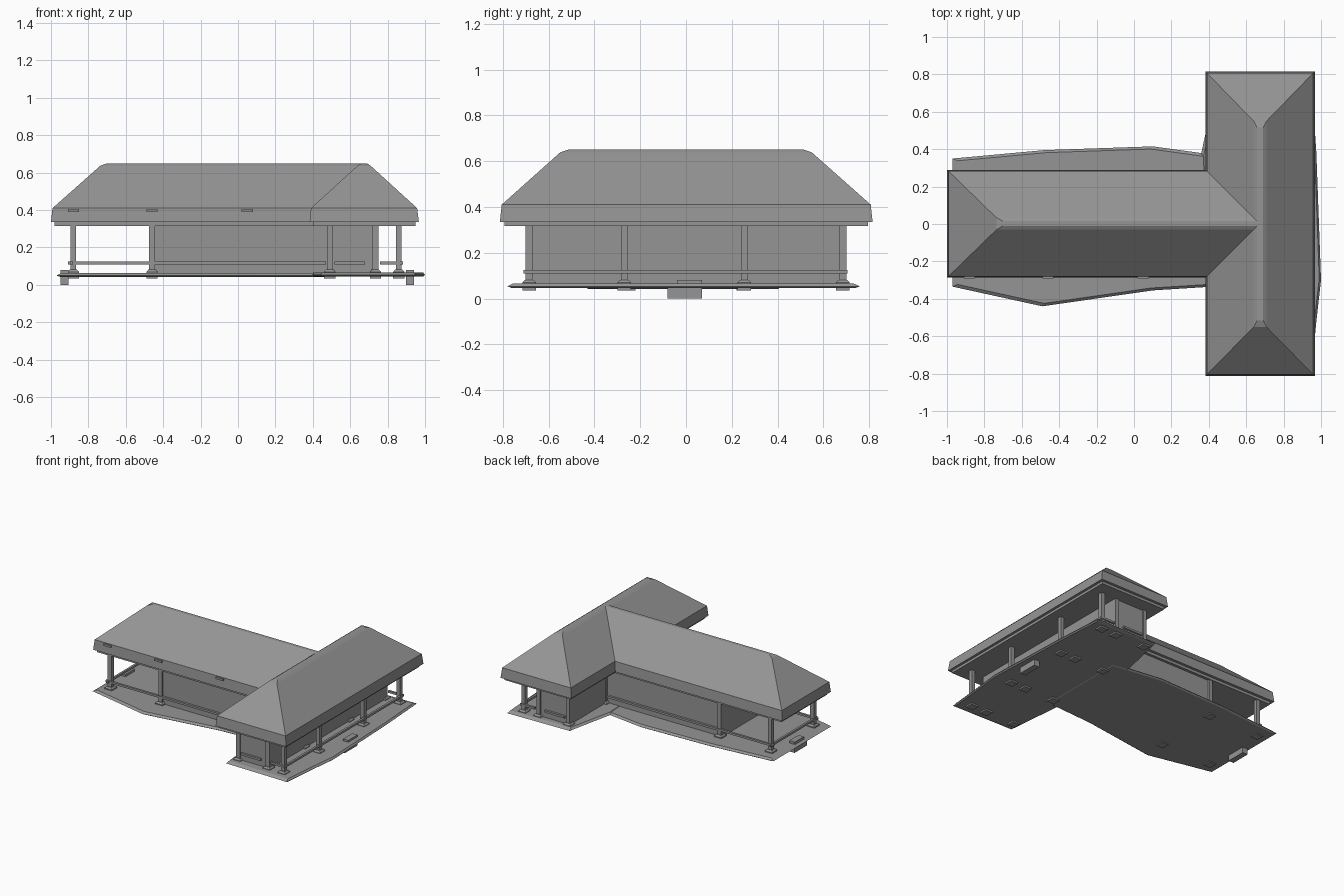
import bpy, bmesh

cube = bpy.data.objects.get("Cube")
if cube:
    bpy.data.objects.remove(cube, do_unlink=True)

grey = bpy.data.materials.new("plain_grey")
grey.use_nodes = True
tone = (0.3, 0.3, 0.3, 1)
grey.diffuse_color = tone
grey.node_tree.nodes["Principled BSDF"].inputs["Base Color"].default_value = tone


def loft(name, rings):
    """Closed solid through rings of equal point count, bottom to top."""
    bm = bmesh.new()
    rows = [[bm.verts.new(p) for p in ring] for ring in rings]
    n = len(rows[0])
    for low, high in zip(rows, rows[1:]):
        for i in range(n):
            j = (i + 1) % n
            bm.faces.new((low[i], low[j], high[j], high[i]))
    bm.faces.new(rows[0][::-1])
    bm.faces.new(rows[-1])
    bmesh.ops.recalc_face_normals(bm, faces=bm.faces)
    mesh = bpy.data.meshes.new(name)
    bm.to_mesh(mesh)
    bm.free()
    mesh.materials.append(grey)
    obj = bpy.data.objects.new(name, mesh)
    bpy.context.collection.objects.link(obj)
    return obj


def rect(x0, x1, y0, y1, z):
    return [(x0, y0, z), (x1, y0, z), (x1, y1, z), (x0, y1, z)]


def box(name, x0, x1, y0, y1, z0, z1):
    return loft(name, [rect(x0, x1, y0, y1, z) for z in (z0, z1)])


def deck(name, outline, lift):
    cx = sum(p[0] for p in outline) / len(outline)
    cy = sum(p[1] for p in outline) / len(outline)
    levels = ((0.042, 0.97), (0.05, 1), (0.063, 0.965))
    loft(name, [[(cx + (x - cx) * s, cy + (y - cy) * s, z + lift)
                 for x, y in outline] for z, s in levels])


# Decks with bevelled rims
deck("main_deck", [(-0.97, -0.335), (-0.49, -0.44), (0.1, -0.355), (0.5, -0.33),
                   (0.5, 0.36), (0.1, 0.415), (-0.48, 0.395), (-0.97, 0.35)], 0)
deck("wing_deck", [(0.44, -0.77), (0.95, -0.78), (0.975, -0.52), (1.0, -0.3),
                   (0.975, 0.38), (0.95, 0.76), (0.44, 0.75), (0.36, 0.38),
                   (0.4, -0.36)], 0.003)

# Enclosed rooms
box("main_walls", -0.475, 0.5, -0.25, 0.25, 0.05, 0.33)
box("wing_walls", 0.48, 0.75, -0.69, 0.69, 0.05, 0.33)

# Hipped roofs: fascia, slope, then a narrow flattened ridge
loft("main_roof", [rect(-1.0, 0.66, -0.287, 0.29, 0.335),
                   rect(-0.992, 0.66, -0.28, 0.283, 0.41),
                   rect(-0.735, 0.66, -0.03, 0.033, 0.638),
                   rect(-0.70, 0.66, -0.01, 0.015, 0.65)])
loft("wing_roof", [rect(0.383, 0.967, -0.813, 0.815, 0.335),
                   rect(0.39, 0.958, -0.805, 0.807, 0.41),
                   rect(0.64, 0.708, -0.55, 0.55, 0.638),
                   rect(0.658, 0.69, -0.515, 0.515, 0.65)])
box("main_soffit", -0.98, 0.45, -0.268, 0.27, 0.315, 0.34)
box("wing_soffit", 0.4, 0.948, -0.793, 0.795, 0.316, 0.34)

# Small brackets along the front eave
for x in (-0.88, -0.46, 0.05):
    box("eave_bracket", x - 0.03, x + 0.03, -0.292, -0.27, 0.39, 0.405)

# Posts on tapered footings
spots = [(x, y) for x in (-0.88, -0.46) for y in (-0.25, 0.25)]
spots += [(x, y) for x in (0.49, 0.735, 0.86) for y in (-0.685, -0.27, 0.255, 0.685)]
for x, y in spots:
    w = 0.015
    box("post", x - w, x + w, y - w, y + w, 0.06, 0.32)
    loft("footing", [rect(x - r, x + r, y - r, y + r, z)
                     for r, z in ((0.03, 0.034), (0.03, 0.07), (0.02, 0.081))])

# Handrails around the verandas
for side in (-1, 1):
    y = side * 0.262
    box("main_rail", -0.91, 0.47, y - 0.008, y + 0.008, 0.11, 0.125)
    y = side * 0.698
    for x0, x1 in ((0.515, 0.68), (0.76, 0.88)):
        box("wing_end_rail", x0, x1, y - 0.008, y + 0.008, 0.11, 0.125)
box("main_end_rail", -0.898, -0.882, -0.28, 0.28, 0.11, 0.125)
box("wing_side_rail", 0.866, 0.882, -0.71, 0.705, 0.11, 0.125)

# Entrance steps at both ends
for x in (-0.927, 0.92):
    box("step", x - 0.022, x + 0.022, -0.08, 0.07, 0, 0.05)
    box("step_top", x - 0.022, x + 0.022, -0.04, 0.07, 0.045, 0.08)
